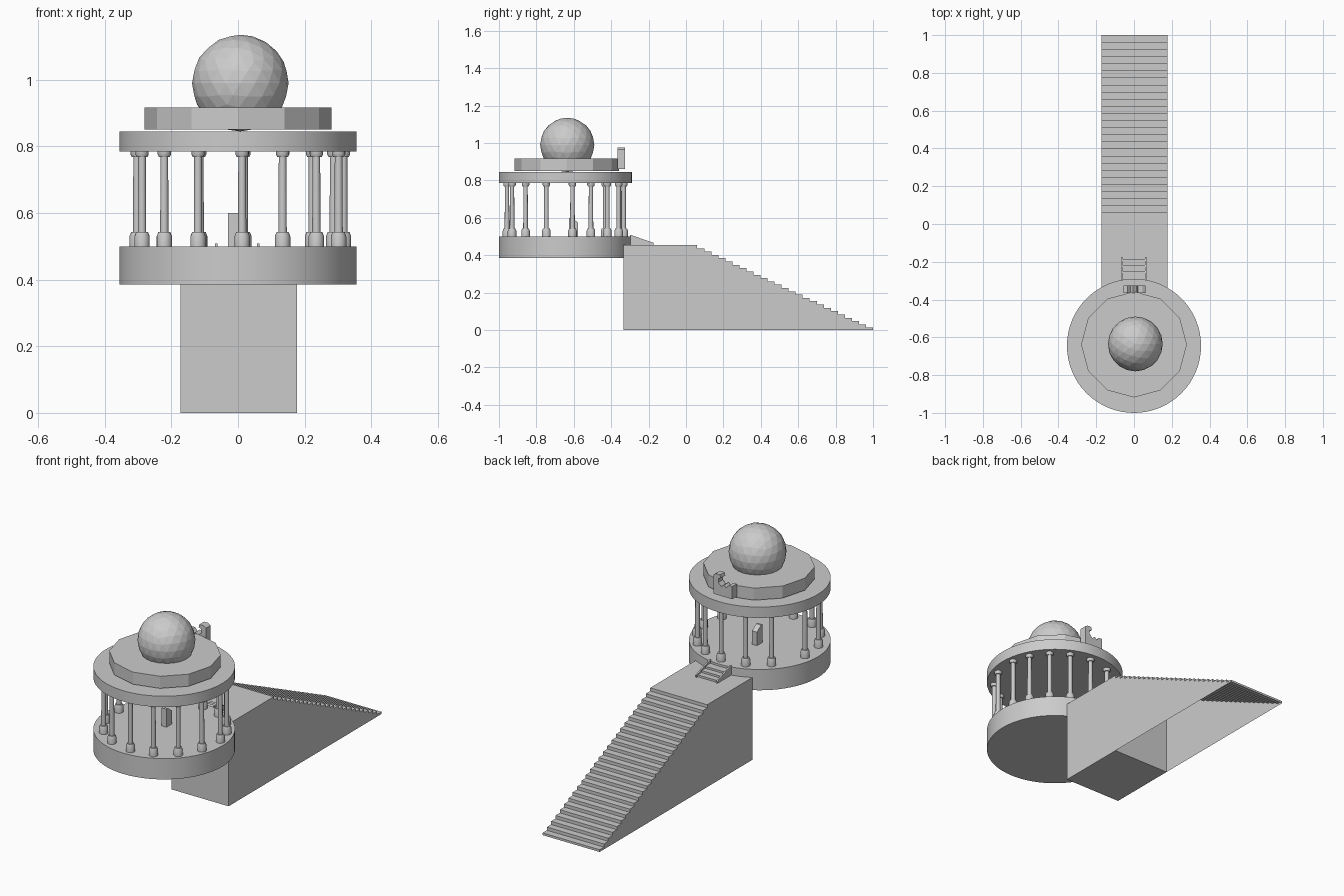
import bpy, bmesh, math
from math import cos, sin, radians

if "Cube" in bpy.data.objects:
    bpy.data.objects.remove(bpy.data.objects["Cube"])

CY = -0.645  # pavilion centre


def make(name, bm):
    bmesh.ops.recalc_face_normals(bm, faces=bm.faces)
    me = bpy.data.meshes.new(name)
    bm.to_mesh(me)
    bm.free()
    ob = bpy.data.objects.new(name, me)
    bpy.context.collection.objects.link(ob)
    return ob


def box(name, x0, x1, y0, y1, z0, z1):
    return prism(name, [(y0, z0), (y1, z0), (y1, z1), (y0, z1)], x0, x1)


def prism(name, pts, a0, a1, axis='x'):
    """Extrude a (y,z) profile along x, or an (x,z) profile along y."""
    bm = bmesh.new()
    co = (lambda p, a: (a, p[0], p[1])) if axis == 'x' else (lambda p, a: (p[0], a, p[1]))
    f = bm.faces.new([bm.verts.new(co(p, a0)) for p in pts])
    ext = bmesh.ops.extrude_face_region(bm, geom=[f])
    d = (a1 - a0, 0, 0) if axis == 'x' else (0, a1 - a0, 0)
    bmesh.ops.translate(bm, verts=[v for v in ext['geom'] if isinstance(v, bmesh.types.BMVert)], vec=d)
    return make(name, bm)


def lathe(name, prof, x, y, n):
    """Closed solid of revolution from (radius, z) points."""
    bm = bmesh.new()
    rings = [[bm.verts.new((x + r * cos(2 * math.pi * i / n), y + r * sin(2 * math.pi * i / n), z))
              for i in range(n)] for r, z in prof]
    for a, b in zip(rings, rings[1:]):
        for i in range(n):
            bm.faces.new((a[i], a[(i + 1) % n], b[(i + 1) % n], b[i]))
    bm.faces.new(rings[0])
    bm.faces.new(rings[-1])
    return make(name, bm)


def smooth(ob):
    bpy.ops.object.select_all(action='DESELECT')
    ob.select_set(True)
    bpy.context.view_layer.objects.active = ob
    bpy.ops.object.shade_smooth_by_angle(angle=radians(30))


# Round floor, upper ring slab and low-poly roof slab
smooth(lathe("floor_drum", [(0.355, 0.385), (0.355, 0.50)], 0, CY, 64))
smooth(lathe("upper_slab", [(0.355, 0.785), (0.355, 0.845)], 0, CY, 64))
lathe("roof_slab", [(0.28, 0.85), (0.28, 0.917)], 0, -0.638, 12)

# Faceted globe
bpy.ops.mesh.primitive_ico_sphere_add(subdivisions=3, radius=0.145, location=(0.007, -0.635, 0.99))
bpy.context.object.name = "globe"

# Columns around the rim
column = [(0.023, 0.50), (0.023, 0.53), (0.018, 0.543), (0.0125, 0.543), (0.0115, 0.768),
          (0.016, 0.768), (0.02, 0.776), (0.02, 0.786)]
angles = [-89, -66, -43, -19, 7, 26, 46, 66, 88, 113, 137, 173, 199, 223, 246]
for i, a in enumerate(angles):
    smooth(lathe(f"column_{i + 1}", column, 0.007 + 0.312 * cos(radians(a)),
                 CY + 0.312 * sin(radians(a)), 16))

# Small stand with sloped top on the floor
prism("stand", [(-0.625, 0.50), (-0.577, 0.50), (-0.577, 0.575), (-0.612, 0.60), (-0.625, 0.60)], -0.03, 0.0)

# Notched crest on the roof edge
prism("roof_crest", [(-0.055, 0.86), (0.06, 0.86), (0.06, 0.965), (0.045, 0.975), (0.02, 0.975),
                     (0.015, 0.958), (0.03, 0.95), (0.03, 0.93), (0.012, 0.912), (-0.005, 0.925),
                     (-0.018, 0.912), (-0.035, 0.93), (-0.055, 0.93)], -0.365, -0.325, 'y')

# Landing block
X0, X1, Y0 = -0.172, 0.177, 0.06
box("landing", X0, X1, -0.335, Y0, 0, 0.455)

# Long staircase: open underneath, with side walls
N = 25
run, rise = (1.0 - Y0) / N, 0.455 / (N + 0.7)
prof = []
for i in range(N):
    z = 0.455 - rise * (i + 1)
    prof += [(Y0 + run * i, z), (Y0 + run * (i + 1), z)]
prof.append((1.0, 0))
bm = bmesh.new()
left = [bm.verts.new((X0, y, z)) for y, z in prof]
right = [bm.verts.new((X1, y, z)) for y, z in prof]
for i in range(len(prof) - 1):
    bm.faces.new((left[i], left[i + 1], right[i + 1], right[i]))
for side, x in ((left, X0), (right, X1)):
    bm.faces.new(side + [bm.verts.new((x, Y0, 0))])
make("staircase", bm)

# Short entry steps between two sloped rails
for name, x in (("left", -0.069), ("right", 0.057)):
    prism(f"{name}_entry_rail", [(-0.30, 0.455), (-0.175, 0.455), (-0.175, 0.467), (-0.295, 0.508),
                                 (-0.30, 0.508)], x, x + 0.008)
for i in range(3):
    box(f"entry_step_{i + 1}", -0.063, 0.059, -0.30, -0.25 + 0.033 * i, 0.45, 0.488 - 0.011 * i)
